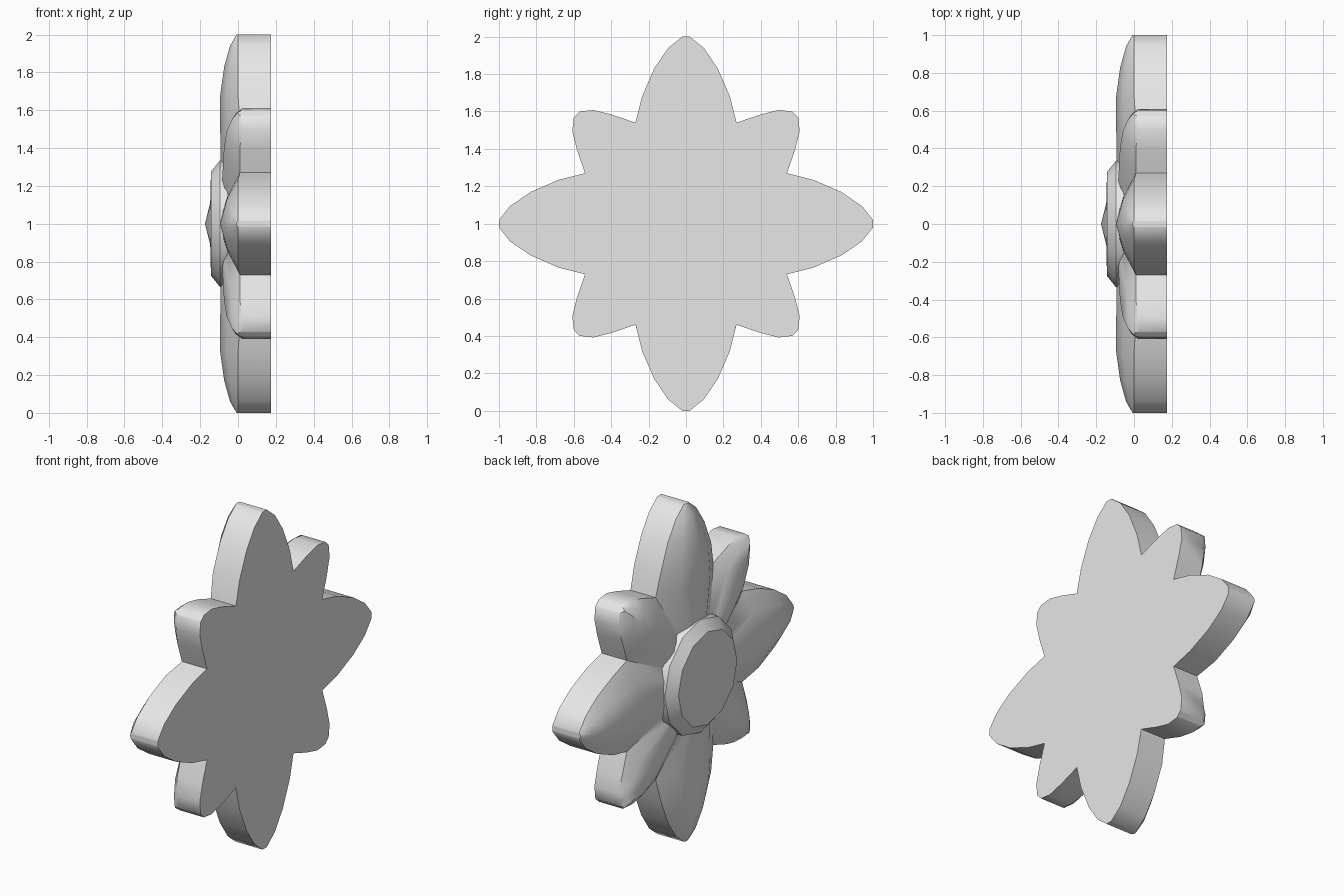
import bpy, bmesh, math

if "Cube" in bpy.data.objects:
    bpy.data.objects.remove(bpy.data.objects["Cube"])

BACK = 0.175
grey = bpy.data.materials.new("plain grey")
grey.diffuse_color = (0.8, 0.8, 0.8, 1)
grey.use_nodes = True
grey.node_tree.nodes["Principled BSDF"].inputs["Base Color"].default_value = grey.diffuse_color

# Petal stations: distance from centre, half width, ridge x, edge x
LONG = [(.27, .135, -.09, -.06), (.54, .27, -.095, .01), (.68, .235, -.094, 0),
        (.83, .17, -.073, 0), (.94, .095, -.042, 0), (1.0, .02, -.008, 0)]
SHORT = [(.2864, .0955, -.085, -.06), (.5728, .1909, -.074, .01),
         (.693, .132, -.06, .01), (.78, .08, -.032, .02), (.826, .022, -.005, .025)]


def finish(bm, name, angle):
    bmesh.ops.remove_doubles(bm, verts=bm.verts, dist=0.002)
    bmesh.ops.recalc_face_normals(bm, faces=bm.faces)
    me = bpy.data.meshes.new(name)
    bm.to_mesh(me)
    bm.free()
    me.materials.append(grey)
    ob = bpy.data.objects.new(name, me)
    bpy.context.collection.objects.link(ob)
    bpy.ops.object.select_all(action='DESELECT')
    ob.select_set(True)
    bpy.context.view_layer.objects.active = ob
    bpy.ops.object.shade_smooth_by_angle(angle=math.radians(angle))
    return ob


def add_petal(bm, stations, a):
    def vert(x, u, v):
        return bm.verts.new((x, u * math.cos(a) - v * math.sin(a),
                             1 + u * math.sin(a) + v * math.cos(a)))
    # ridged front surface
    rows = []
    for u, w, ridge, edge in stations:
        mid = ridge + (edge - ridge) * .38
        rows.append([vert(x, u, w * f) for x, f in
                     ((edge, -1), (mid, -.55), (ridge, 0), (mid, .55), (edge, 1))])
    for r, s in zip(rows, rows[1:]):
        for i in range(4):
            bm.faces.new((r[i], r[i + 1], s[i + 1], s[i]))
    hub = vert(-.09, 0, 0)
    for i in range(4):
        bm.faces.new((hub, rows[0][i], rows[0][i + 1]))
    # side wall and flat back
    rim = [r[0] for r in rows[1:]] + rows[-1][1:4] + [r[4] for r in rows[:0:-1]]
    base = [bm.verts.new((BACK, p.co.y, p.co.z)) for p in rim]
    centre = vert(BACK, 0, 0)
    for i in range(len(rim) - 1):
        bm.faces.new((rim[i], rim[i + 1], base[i + 1], base[i]))
        bm.faces.new((base[i], base[i + 1], centre))


# Rosette body: four long and four short petals
bm = bmesh.new()
for k in range(4):
    add_petal(bm, LONG, k * math.pi / 2)
    add_petal(bm, SHORT, (k + .5) * math.pi / 2)
finish(bm, "rosette_petals", 40)

# Raised centre button with a low point
bm = bmesh.new()
N = 12
rings = []
for x, r in ((-.04, .34), (-.095, .335), (-.143, .275), (-.147, .11)):
    rings.append([bm.verts.new((x, r * math.cos(2 * math.pi * i / N),
                                1 + r * math.sin(2 * math.pi * i / N))) for i in range(N)])
tip = bm.verts.new((-.175, 0, 1))
for i in range(N):
    j = (i + 1) % N
    for r, s in zip(rings, rings[1:]):
        bm.faces.new((r[i], r[j], s[j], s[i]))
    bm.faces.new((rings[-1][i], rings[-1][j], tip))
bm.faces.new(rings[0])
finish(bm, "centre_button", 35)
